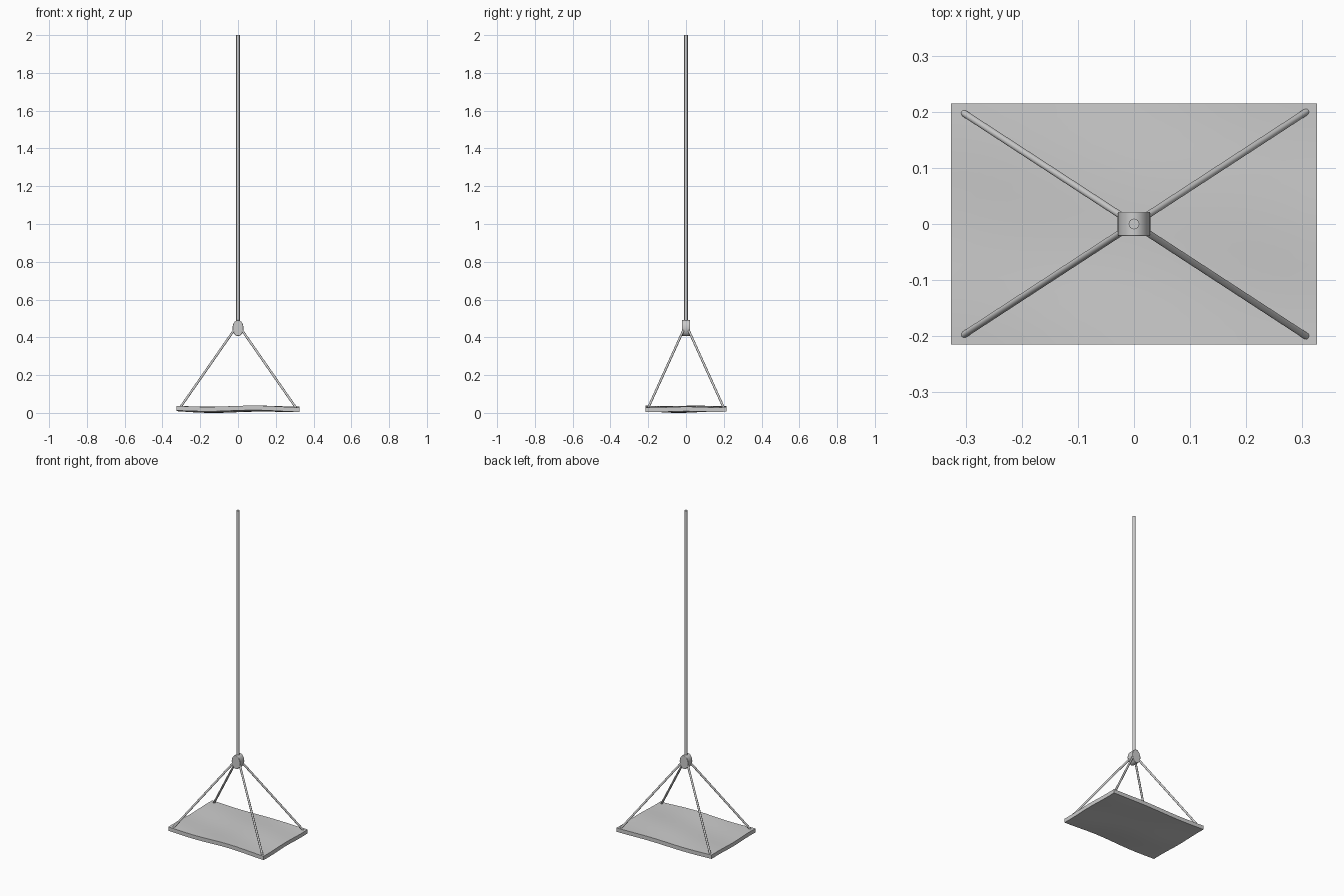
import bpy, bmesh
from math import sin, pi
from mathutils import Vector

if "Cube" in bpy.data.objects:
    bpy.data.objects.remove(bpy.data.objects["Cube"])


def smooth(ob):
    bpy.ops.object.select_all(action='DESELECT')
    ob.select_set(True)
    bpy.context.view_layer.objects.active = ob
    bpy.ops.object.shade_smooth_by_angle()


def rope(name, a, b, radius, sides=16):
    a, b = Vector(a), Vector(b)
    bpy.ops.mesh.primitive_cylinder_add(vertices=sides, radius=radius,
                                        depth=(b - a).length, location=(a + b) / 2)
    ob = bpy.context.object
    ob.name = name
    ob.rotation_euler = (b - a).to_track_quat('Z', 'Y').to_euler()
    smooth(ob)
    return ob


# Gentle warp of the board
def warp(x, y):
    return 0.003 * sin(x * 2 * pi / 0.5 + 0.4) * (1 - y) + 0.002 * sin(y * 2 * pi / 0.32 + x * 5)


# Board: a grid given thickness, slightly wavy
mesh = bpy.data.meshes.new("board")
bm = bmesh.new()
bmesh.ops.create_grid(bm, x_segments=26, y_segments=18, size=1)
for v in bm.verts:
    v.co.x *= 0.326
    v.co.y *= 0.215
geom = bmesh.ops.extrude_face_region(bm, geom=bm.faces[:])
for v in [g for g in geom["geom"] if isinstance(g, bmesh.types.BMVert)]:
    v.co.z += 0.024
for v in bm.verts:
    v.co.z += 0.010 + warp(v.co.x, v.co.y)
low = min(v.co.z for v in bm.verts)
for v in bm.verts:
    v.co.z += 0.006 - low
    # underside bellies down to the ground between the corners
    if v.co.z < 0.022:
        edge = (1 - (v.co.x / 0.326) ** 2) * (1 - (v.co.y / 0.215) ** 2)
        v.co.z -= 0.006 * edge
low = min(v.co.z for v in bm.verts)
for v in bm.verts:
    v.co.z -= low
bmesh.ops.recalc_face_normals(bm, faces=bm.faces[:])
bm.to_mesh(mesh)
bm.free()
board = bpy.data.objects.new("board", mesh)
bpy.context.collection.objects.link(board)
smooth(board)

# Main hanging rope
rope("main_rope", (0, 0, 0.45), (0, 0, 2.0), 0.0095)

# Four corner ropes
for sx in (-1, 1):
    for sy in (-1, 1):
        rope("corner_rope", (0, 0, 0.468), (sx * 0.307, sy * 0.2, 0.027), 0.006)

# Knot block: oval cylinder lying along y
bpy.ops.mesh.primitive_cylinder_add(vertices=32, radius=1, depth=2, location=(0, 0, 0.449),
                                    rotation=(pi / 2, 0, 0))
knot = bpy.context.object
knot.name = "knot"
knot.scale = (0.029, 0.042, 0.0215)
bpy.ops.object.transform_apply(location=False, rotation=False, scale=True)
bev = knot.modifiers.new("bevel", 'BEVEL')
bev.width = 0.002
bev.segments = 2
smooth(knot)
